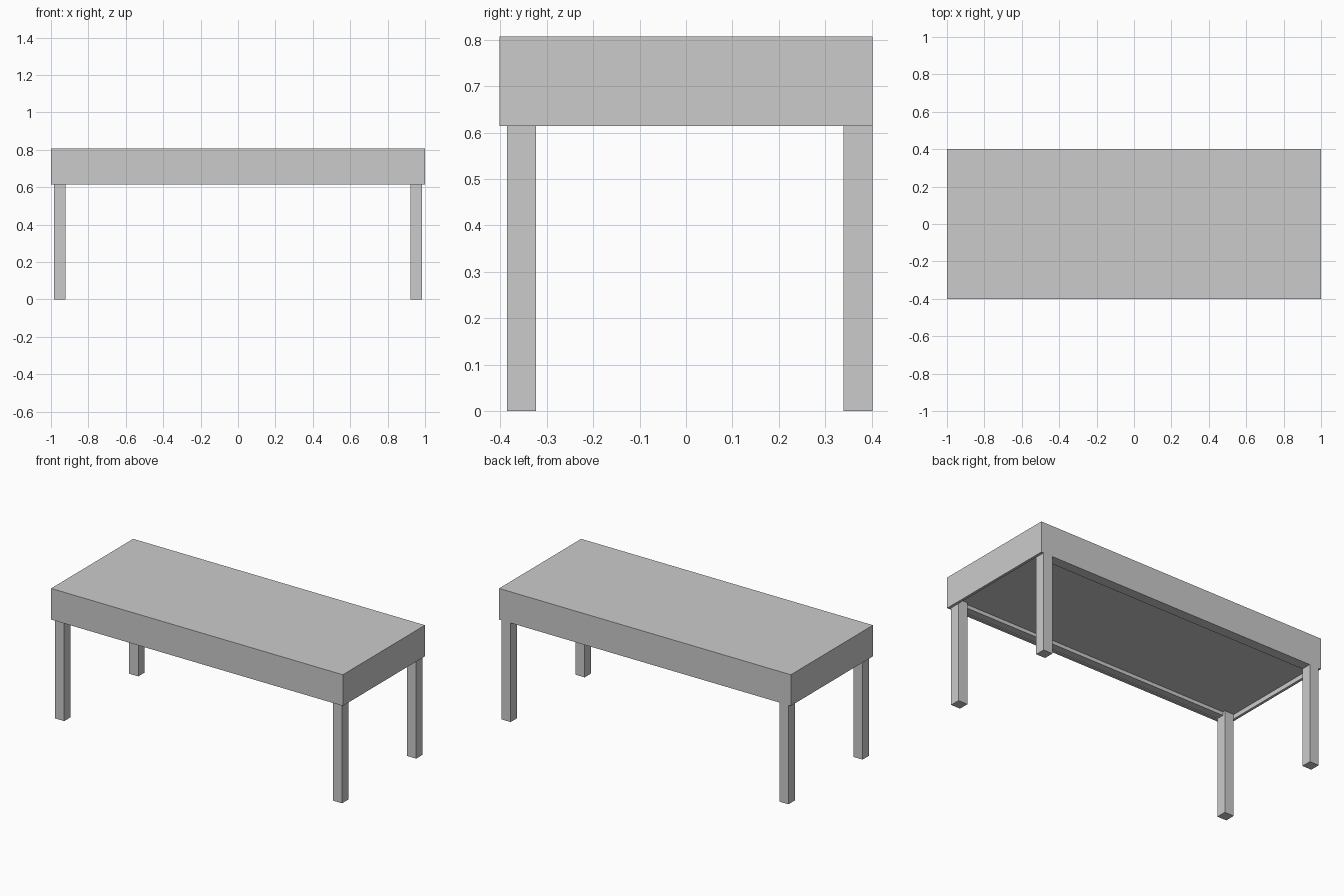
import bpy

if "Cube" in bpy.data.objects:
    bpy.data.objects.remove(bpy.data.objects["Cube"])


def box(name, x0, x1, y0, y1, z0, z1):
    bpy.ops.mesh.primitive_cube_add(
        size=1, location=((x0 + x1) / 2, (y0 + y1) / 2, (z0 + z1) / 2))
    ob = bpy.context.object
    ob.name = name
    ob.scale = (x1 - x0, y1 - y0, z1 - z0)
    bpy.ops.object.transform_apply(location=False, rotation=False, scale=True)
    return ob


HX, HY = 1.0, 0.402        # half length and half depth
BOTTOM, TOP = 0.614, 0.807  # apron bottom and table height
T = 0.016                  # board thickness
LEG = 0.063

# Table top
box("table_top", -HX, HX, -HY, HY, TOP - T, TOP)

# Outer apron boards
box("front_board", -HX, HX, -HY, -HY + T, BOTTOM, TOP - T)
box("back_board", -HX + T, HX - T, HY - T, HY, BOTTOM, TOP - T)
for side, s in (("left", -1), ("right", 1)):
    xs = sorted((s * HX, s * (HX - T)))
    box(side + "_end_board", *xs, -HY + T, HY, BOTTOM, TOP - T)

# Recessed underside panel
PANEL = 0.642
box("bottom_panel", -HX + T, HX - T, -HY + T, HY - T, PANEL, PANEL + T)

# Long rails between the legs, under the panel
LX = HX - T - LEG
box("front_rail", -LX, LX, -HY + T, -HY + LEG, BOTTOM + 0.006, PANEL)
box("back_rail", -LX, LX, HY - LEG, HY - T, BOTTOM, PANEL)

# Legs: front pair sits behind the front board, back pair is flush
for side, s in (("left", -1), ("right", 1)):
    xs = sorted((s * (HX - T), s * LX))
    box("front_%s_leg" % side, *xs, -HY + T, -HY + T + LEG, 0, TOP - T)
    box("back_%s_leg" % side, *xs, HY - LEG, HY, 0, TOP - T)
